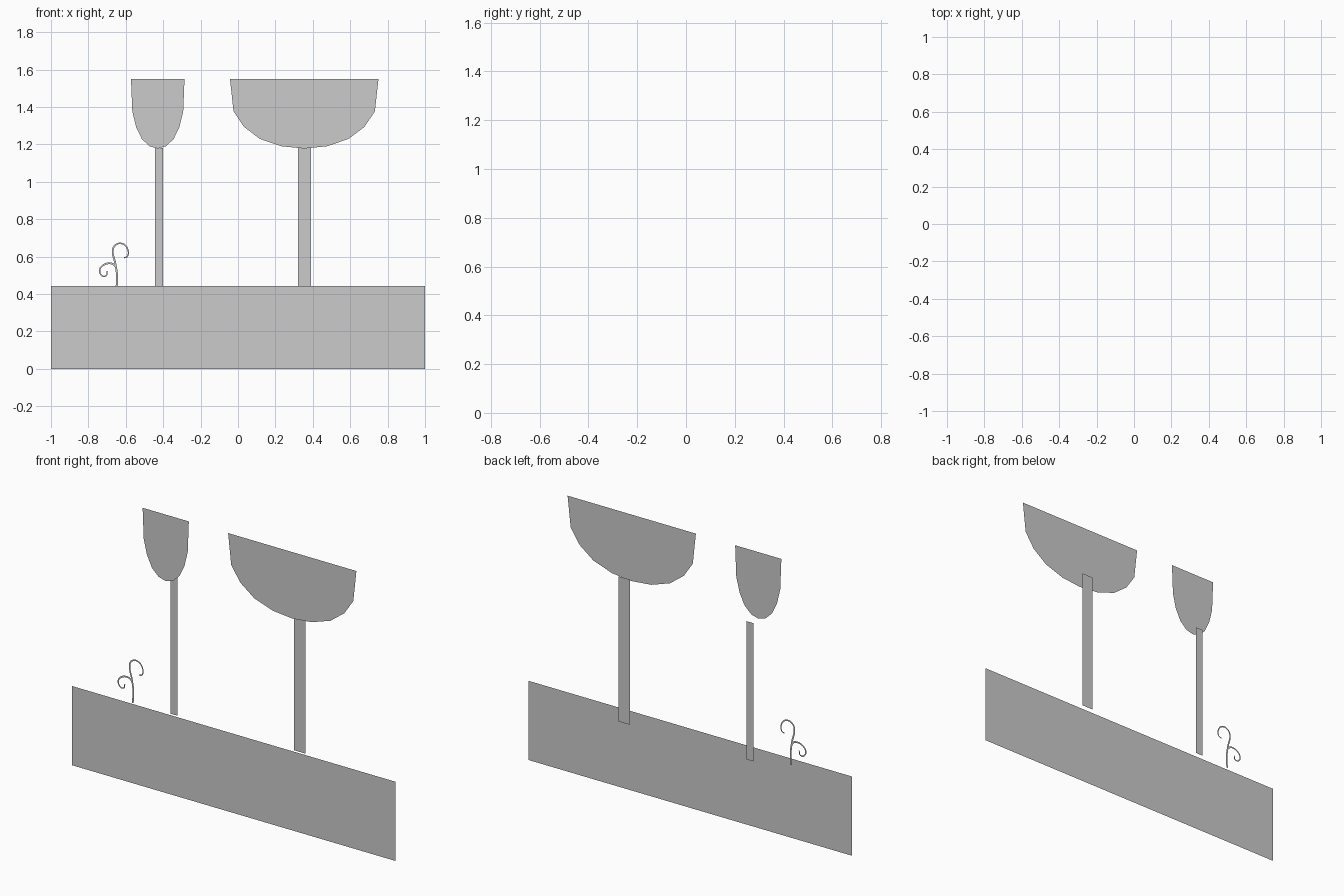
import bpy
from mathutils import Vector

if "Cube" in bpy.data.objects:
    bpy.data.objects.remove(bpy.data.objects["Cube"])


def sheet(name, verts, faces, y):
    """Flat sheet in the XZ plane at depth y, facing the front."""
    mesh = bpy.data.meshes.new(name)
    mesh.from_pydata([(x, y, z) for x, z in verts], [], faces)
    mesh.update()
    obj = bpy.data.objects.new(name, mesh)
    bpy.context.collection.objects.link(obj)
    return obj


def panel(name, x0, x1, z0, z1, y):
    return sheet(name, [(x0, z0), (x1, z0), (x1, z1), (x0, z1)], [(0, 1, 2, 3)], y)


def bowl(name, cx, half, y):
    """Half-round outline, mirrored about its centre line."""
    profile = [(0, 1.178), (0.305, 1.19), (0.595, 1.229), (0.812, 1.294), (0.952, 1.377), (1, 1.55)]
    right = [(cx + half * u, z) for u, z in profile]
    left = [(cx - half * u, z) for u, z in reversed(profile[1:])]
    pts = right + left
    return sheet(name, pts, [tuple(range(len(pts)))], y)


def ribbon(name, path, w0, w1, y, steps=5):
    """Tapered flat strip along a smooth path."""
    p = [Vector(q) for q in path]
    p = [2 * p[0] - p[1]] + p + [2 * p[-1] - p[-2]]
    line = []
    for i in range(1, len(p) - 2):
        a, b, c, d = p[i - 1:i + 3]
        for k in range(steps):
            t = k / steps
            line.append(0.5 * (2 * b + (c - a) * t + (2 * a - 5 * b + 4 * c - d) * t ** 2
                               + (3 * b - a - 3 * c + d) * t ** 3))
    line.append(p[-2])
    verts, n = [], len(line)
    for i, q in enumerate(line):
        t = (line[min(i + 1, n - 1)] - line[max(i - 1, 0)]).normalized()
        side = Vector((-t.y, t.x)) * (w0 + (w1 - w0) * i / (n - 1)) / 2
        verts += [q + side, q - side]
    faces = [(2 * i, 2 * i + 1, 2 * i + 3, 2 * i + 2) for i in range(n - 1)]
    return sheet(name, verts, faces, y)


# Depth layers, front to back
FRONT, BOWL, CURL, BACK = -0.038, -0.026, -0.002, 0.038

# Base and the two posts behind it
panel("base_panel", -1, 1, 0, 0.443, FRONT)
panel("small_post", -0.444, -0.401, 0.408, 1.181, BACK)
panel("large_post", 0.321, 0.390, 0.408, 1.22, BACK)

# Rounded tops
bowl("small_bowl", -0.429, 0.143, BOWL)
bowl("large_bowl", 0.354, 0.397, BOWL)

# Curling sprout with a side tendril
ribbon("sprout_stem", [(-0.650, 0.428), (-0.646, 0.49), (-0.655, 0.56), (-0.669, 0.615), (-0.664, 0.652),
                       (-0.636, 0.671), (-0.603, 0.661), (-0.586, 0.627), (-0.592, 0.601), (-0.609, 0.594)],
       0.011, 0.006, CURL)
ribbon("sprout_tendril", [(-0.653, 0.545), (-0.672, 0.562), (-0.705, 0.562), (-0.734, 0.542), (-0.739, 0.515),
                          (-0.722, 0.495), (-0.703, 0.500), (-0.699, 0.522)],
       0.010, 0.006, CURL)
